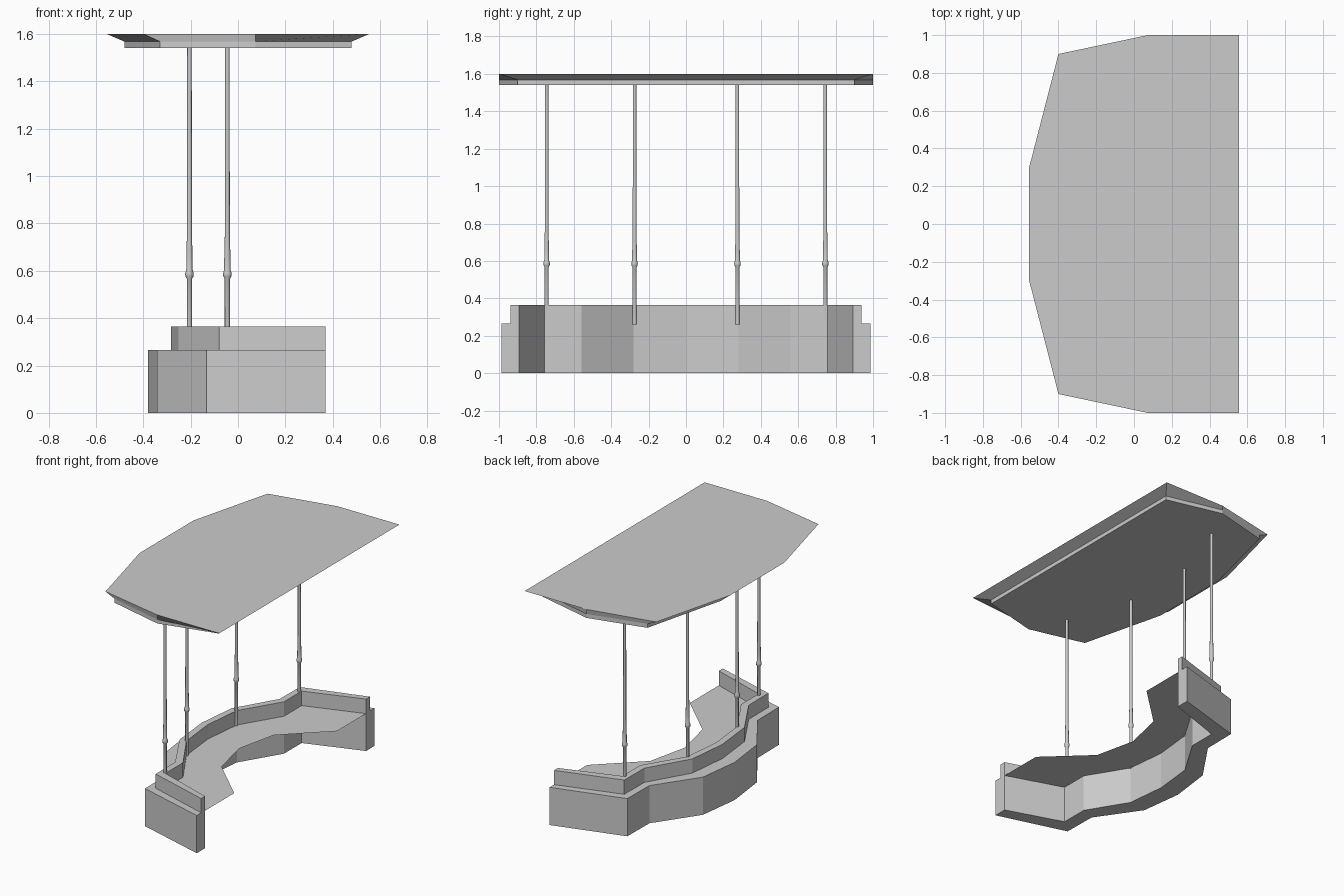
import bpy, bmesh, math

if "Cube" in bpy.data.objects:
    bpy.data.objects.remove(bpy.data.objects["Cube"])


def make_object(name, bm):
    bmesh.ops.recalc_face_normals(bm, faces=bm.faces[:])
    mesh = bpy.data.meshes.new(name)
    bm.to_mesh(mesh)
    bm.free()
    obj = bpy.data.objects.new(name, mesh)
    bpy.context.collection.objects.link(obj)
    return obj


def mirrored(half):
    """Half path on +y, running towards the centre line -> full path."""
    return half + [(x, -y) for x, y in reversed(half) if y != 0]


def loft(name, rings):
    """Closed solid through matching outlines, each given as (points, z)."""
    bm = bmesh.new()
    loops = [[bm.verts.new((x, y, z)) for x, y in pts] for pts, z in rings]
    n = len(loops[0])
    for a, b in zip(loops, loops[1:]):
        for i in range(n):
            j = (i + 1) % n
            bm.faces.new((a[i], a[j], b[j], b[i]))
    bm.faces.new(loops[0])
    bm.faces.new(loops[-1])
    return make_object(name, bm)


def strip(bm, a, b, za, zb):
    """Row of quads between two paths of equal length."""
    va = [bm.verts.new((x, y, za)) for x, y in a]
    vb = [bm.verts.new((x, y, zb)) for x, y in b]
    for i in range(len(a) - 1):
        bm.faces.new((va[i], va[i + 1], vb[i + 1], vb[i]))


def wall(name, outer, inner, z0, z1):
    """Curved wall between an outer and an inner path."""
    bm = bmesh.new()
    strip(bm, outer, inner, z0, z0)
    strip(bm, outer, inner, z1, z1)
    strip(bm, outer, outer, z0, z1)
    strip(bm, inner, inner, z0, z1)
    for k in (0, -1):
        strip(bm, [outer[k], inner[k]], [outer[k], inner[k]], z0, z1)
    bmesh.ops.remove_doubles(bm, verts=bm.verts[:], dist=0.0005)
    return make_object(name, bm)


# Roof: wide flat top, tapered in to a thin lower rim
roof_top = mirrored([(0.555, 1.0), (0.073, 1.0), (-0.40, 0.9), (-0.555, 0.3)])
roof_low = mirrored([(0.48, 0.9), (0.073, 1.0), (-0.33, 0.9), (-0.48, 0.3)])
loft("roof", [(roof_low, 1.54), (roof_low, 1.568), (roof_top, 1.6)])

# Bench walls: thick base and thinner backrest sharing the inner face
base_outer = mirrored([(0.37, 0.987), (-0.133, 0.842), (-0.136, 0.60), (-0.342, 0.30), (-0.38, 0)])
back_outer = mirrored([(0.37, 0.937), (-0.08, 0.80), (-0.082, 0.58), (-0.252, 0.29), (-0.283, 0)])
inner = mirrored([(0.37, 0.893), (-0.035, 0.757), (-0.035, 0.56), (-0.205, 0.28), (-0.235, 0)])
wall("bench_base", base_outer, inner, 0, 0.265)
wall("bench_backrest", back_outer, inner, 0.265, 0.365)

# Seat: thin sheet between inner wall and front edge
front = [(0.37, 0.57), (0.075, 0.29), (0.01, 0)]
seat_outline = inner + list(reversed(mirrored(front)))
bm = bmesh.new()
bm.faces.new([bm.verts.new((x, y, 0.263)) for x, y in seat_outline])
make_object("seat", bm)

# Posts: turned profile with a small knob and taper above it
profile = [(0.011, 0.26), (0.011, 0.566), (0.017, 0.576), (0.018, 0.585), (0.017, 0.594),
           (0.0135, 0.604), (0.013, 0.66), (0.0105, 0.76), (0.0095, 1.54)]
SIDES = 10
for px, py in [(-0.045, 0.745), (-0.205, 0.275)]:
    for s, side in ((1, "back"), (-1, "front")):
        rings = []
        for r, z in profile:
            pts = [(px + r * math.cos(2 * math.pi * k / SIDES),
                    s * py + r * math.sin(2 * math.pi * k / SIDES)) for k in range(SIDES)]
            rings.append((pts, z))
        post = loft(f"{'outer' if py > 0.5 else 'inner'}_post_{side}", rings)
        bpy.ops.object.select_all(action='DESELECT')
        post.select_set(True)
        bpy.context.view_layer.objects.active = post
        bpy.ops.object.shade_smooth_by_angle(angle=math.radians(40))
